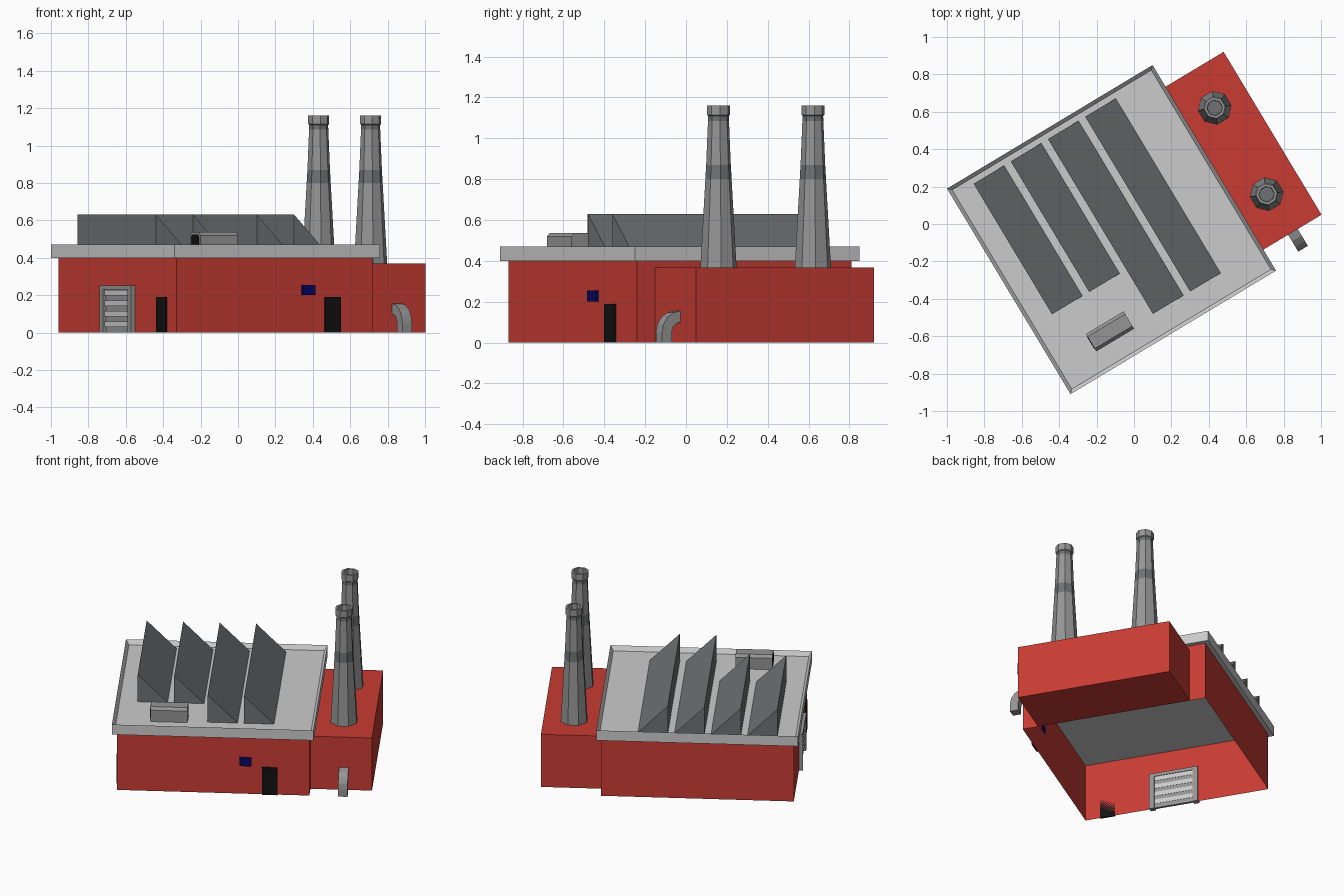
import bpy, bmesh
from math import radians, pi, cos, sin
from mathutils import Matrix

if "Cube" in bpy.data.objects:
    bpy.data.objects.remove(bpy.data.objects["Cube"])

# The whole factory is laid out square, then turned on the ground
PLACE = Matrix.Translation((-0.12, -0.03, 0)) @ Matrix.Rotation(radians(31), 4, 'Z')


def material(name, r, g, b):
    m = bpy.data.materials.new(name)
    m.diffuse_color = (r, g, b, 1)
    m.use_nodes = True
    m.node_tree.nodes["Principled BSDF"].inputs["Base Color"].default_value = m.diffuse_color
    return m


RED = material("brick_red", 0.58, 0.045, 0.033)
DARK = material("dark_grey", 0.16, 0.165, 0.17)
MID = material("mid_grey", 0.3, 0.3, 0.3)
BLACK = material("black", 0.006, 0.006, 0.006)
BLUE = material("blue", 0.002, 0.002, 0.13)
LIGHT = material("light_grey", 0.6, 0.6, 0.6)


def finish(name, bm, mat=None):
    bmesh.ops.recalc_face_normals(bm, faces=bm.faces)
    me = bpy.data.meshes.new(name)
    bm.to_mesh(me)
    bm.free()
    ob = bpy.data.objects.new(name, me)
    bpy.context.collection.objects.link(ob)
    ob.matrix_world = PLACE
    if mat:
        me.materials.append(mat)
    return ob


def box_bm(x0, x1, y0, y1, z0, z1):
    bm = bmesh.new()
    bmesh.ops.create_cube(bm, size=1)
    for v in bm.verts:
        v.co = (x1 if v.co.x > 0 else x0, y1 if v.co.y > 0 else y0, z1 if v.co.z > 0 else z0)
    return bm


def box(name, *dims, mat=None):
    return finish(name, box_bm(*dims), mat)


def extrude(name, section, axis, a, b, mat=None):
    """Extrude a 2D section (h, z) along x or y from a to b."""
    bm = bmesh.new()
    ends = []
    for t in (a, b):
        ends.append([bm.verts.new((t, h, z) if axis == 'x' else (h, t, z)) for h, z in section])
    bm.faces.new(ends[0])
    bm.faces.new(ends[1][::-1])
    n = len(section)
    for i in range(n):
        j = (i + 1) % n
        bm.faces.new((ends[0][i], ends[0][j], ends[1][j], ends[1][i]))
    return finish(name, bm, mat)


def lathe(name, profile, cx, cy, mat=None, sides=8):
    """Low-poly ring surface from (radius, z) points."""
    bm = bmesh.new()
    rings = [[bm.verts.new((cx + r * cos(2 * pi * (i + .5) / sides),
                            cy + r * sin(2 * pi * (i + .5) / sides), z)) for i in range(sides)]
             for r, z in profile]
    for lo, hi in zip(rings, rings[1:]):
        for i in range(sides):
            j = (i + 1) % sides
            bm.faces.new((lo[i], lo[j], hi[j], hi[i]))
    bm.faces.new(rings[-1])
    return finish(name, bm, mat)


# Main hall walls, open underneath
W = 0.612
bm = box_bm(-W, W, -W, W, 0, 0.40)
bm.faces.ensure_lookup_table()
ends = [f for f in bm.faces if max(v.co.z for v in f.verts) < 0.01
        or min(v.co.z for v in f.verts) > 0.39]
bmesh.ops.delete(bm, geom=ends, context='FACES_ONLY')
finish("hall_walls", bm, RED)

# Roof slab with raised rim
R = 0.641
bm = box_bm(-R, R, -R, R, 0.40, 0.47)
top = [f for f in bm.faces if min(v.co.z for v in f.verts) > 0.46]
bmesh.ops.inset_region(bm, faces=top, thickness=0.028)
for v in top[0].verts:
    v.co.z = 0.44
finish("roof", bm)

# Sawtooth skylights: two short, two long
for i, front in enumerate((-0.224, -0.224, -0.50, -0.50)):
    u = -0.506 + i * 0.232
    extrude(f"roof_tooth_{i + 1}", [(u, 0.44), (u + 0.19, 0.44), (u, 0.63)],
            'y', front, 0.59, DARK)

# Roof vent with chamfered top and dark mouth
extrude("roof_vent", [(-0.516, 0.44), (-0.408, 0.44), (-0.408, 0.52), (-0.425, 0.537),
                      (-0.499, 0.537), (-0.516, 0.52)], 'x', -0.405, -0.17, MID)
extrude("vent_mouth", [(-0.502, 0.46), (-0.422, 0.46), (-0.422, 0.512), (-0.435, 0.525),
                       (-0.489, 0.525), (-0.502, 0.512)], 'x', -0.408, -0.39, BLACK)

# Side annex
box("annex", W, 1.003, -0.51, 0.506, 0, 0.368, mat=RED)

# Chimneys with darker bands and hollow caps
for i, cy in enumerate((0.274, -0.265)):
    cx, n = 0.808, i + 1
    lathe(f"chimney_{n}", [(0.09, 0.36), (0.065, 0.80)], cx, cy, MID)
    lathe(f"chimney_band_{n}", [(0.065, 0.80), (0.061, 0.87)], cx, cy, DARK)
    lathe(f"chimney_upper_{n}", [(0.061, 0.87), (0.052, 1.085)], cx, cy, MID)
    lathe(f"chimney_neck_{n}", [(0.052, 1.085), (0.051, 1.11)], cx, cy, DARK)
    lathe(f"chimney_cap_{n}", [(0.051, 1.11), (0.057, 1.115), (0.057, 1.16),
                               (0.042, 1.16), (0.04, 1.10)], cx, cy, MID)

# Loading door: frame, panel and slats
gc, gh = -0.02, 0.163
for side in (-1, 1):
    y = gc + side * (gh - 0.0175)
    box(f"gate_post_{'front' if side < 0 else 'back'}", -0.637, -0.60,
        y - 0.0175, y + 0.0175, 0, 0.25, mat=MID)
box("gate_lintel", -0.637, -0.60, gc - gh, gc + gh, 0.23, 0.252, mat=MID)
box("gate_panel", -0.62, -0.604, gc - 0.13, gc + 0.13, 0, 0.232, mat=MID)
for i in range(4):
    z = 0.03 + i * 0.056
    box(f"gate_slat_{i + 1}", -0.627, -0.602, gc - 0.13, gc + 0.13, z, z + 0.03, mat=LIGHT)

# Doors and wall box
box("side_door", -0.622, -W, -0.516, -0.416, 0, 0.19, mat=BLACK)
box("front_door", 0.312, 0.41, -0.622, -W, 0, 0.19, mat=BLACK)
box("wall_box", 0.168, 0.245, -0.63, -W, 0.20, 0.255, mat=BLUE)

# Elbow duct from ground into annex
ro, ri, yc, zc = 0.105, 0.05, -0.51, 0.05
arc = [radians(a) for a in (180, 157.5, 135, 112.5, 90)]
outer = [(yc, 0.155)] + [(yc + ro * cos(a), zc + ro * sin(a)) for a in arc[-2::-1]]
inner = [(yc + ri * cos(a), zc + ri * sin(a)) for a in arc]
extrude("elbow_duct", outer + [(yc - ro, 0), (yc - ri, 0)] + inner,
        'x', 0.795, 0.855, MID)
